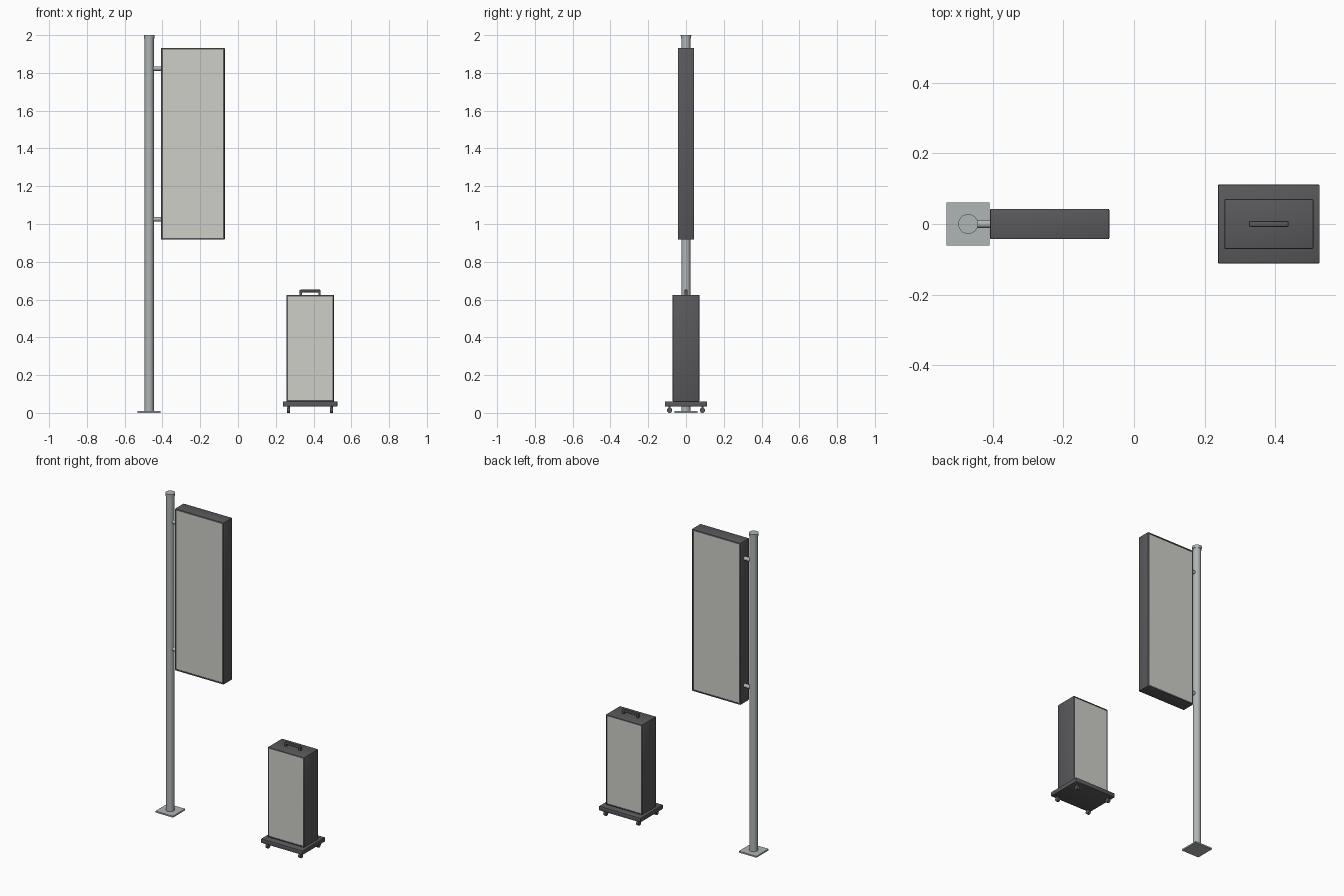
import bpy, bmesh, math
from mathutils import Matrix

old = bpy.data.objects.get("Cube")
if old:
    bpy.data.objects.remove(old)


def material(name, colour):
    m = bpy.data.materials.new(name)
    m.use_nodes = True
    m.diffuse_color = (*colour, 1)
    m.node_tree.nodes["Principled BSDF"].inputs["Base Color"].default_value = (*colour, 1)
    return m


DARK = material("charcoal frame", (0.10, 0.10, 0.107))
PANEL = material("pale panel", (0.62, 0.62, 0.58))
STEEL = material("grey steel", (0.43, 0.46, 0.46))


def finish(bm, name, *mats, smooth=False):
    mesh = bpy.data.meshes.new(name)
    bm.normal_update()
    bm.to_mesh(mesh)
    bm.free()
    obj = bpy.data.objects.new(name, mesh)
    bpy.context.collection.objects.link(obj)
    for m in mats:
        mesh.materials.append(m)
    if smooth:
        bpy.ops.object.select_all(action="DESELECT")
        obj.select_set(True)
        bpy.context.view_layer.objects.active = obj
        bpy.ops.object.shade_smooth_by_angle(angle=math.radians(35))
    return obj


def box_mesh(x, y, z, bevel=0, segments=2):
    """Box between the (low, high) pairs, with rounded edges."""
    bm = bmesh.new()
    size = [b - a for a, b in (x, y, z)]
    centre = [(a + b) / 2 for a, b in (x, y, z)]
    bmesh.ops.create_cube(bm, size=1, matrix=Matrix.Translation(centre) @ Matrix.Diagonal((*size, 1)))
    if bevel:
        bmesh.ops.bevel(bm, geom=bm.edges[:], offset=bevel, segments=segments,
                        profile=0.5, affect="EDGES")
    return bm


def box(name, mat, x, y, z, bevel=0, segments=2):
    return finish(box_mesh(x, y, z, bevel, segments), name, mat, smooth=bevel > 0)


def cylinder(name, mat, centre, radius, length, axis="Z", top=None, sides=32):
    bm = bmesh.new()
    turn = Matrix.Rotation(math.pi / 2, 4, "Y") if axis == "X" else Matrix()
    bmesh.ops.create_cone(bm, cap_ends=True, segments=sides, radius1=radius,
                          radius2=radius if top is None else top, depth=length,
                          matrix=Matrix.Translation(centre) @ turn)
    return finish(bm, name, mat, smooth=True)


def light_box(name, x, y, z, bevel, rim):
    """Framed box with a slightly recessed panel on front and back."""
    bm = box_mesh(x, y, z, bevel)
    bm.normal_update()
    big = [f for f in bm.faces if abs(f.normal.y) > 0.99]
    bmesh.ops.inset_individual(bm, faces=big, thickness=rim)
    bmesh.ops.inset_individual(bm, faces=big, thickness=0.0005, depth=-0.002)
    for f in big:
        f.material_index = 1
    return finish(bm, name, DARK, PANEL, smooth=True)


# Pole sign
POLE_X = -0.47
box("pole_base_plate", STEEL, (-0.531, -0.409), (-0.061, 0.061), (0, 0.009))
cylinder("pole", STEEL, (POLE_X, 0, 0.995), 0.024, 1.98)
cylinder("pole_cap", STEEL, (POLE_X, 0, 1.991), 0.027, 0.018, top=0.028)
light_box("pole_sign_box", (-0.408, -0.07), (-0.043, 0.043), (0.917, 1.933), 0.004, 0.008)
for label, z in (("lower", 1.025), ("upper", 1.823)):
    cylinder(label + "_bracket", STEEL, (-0.429, 0, z), 0.012, 0.05, axis="X", sides=20)

# Portable sign on a wheeled base
BOX_X = 0.382
box("trolley_base", DARK, (BOX_X - 0.144, BOX_X + 0.144), (-0.112, 0.112), (0.034, 0.061), 0.003)
light_box("portable_sign_box", (BOX_X - 0.126, BOX_X + 0.126), (-0.071, 0.071),
          (0.06, 0.625), 0.004, 0.005)

# Carrying handle
box("handle_grip", DARK, (BOX_X - 0.056, BOX_X + 0.056), (-0.008, 0.008), (0.638, 0.652), 0.004)
for label, side in (("right", -1), ("left", 1)):
    x = BOX_X + side * 0.05
    box(label + "_handle_post", DARK, (x - 0.006, x + 0.006), (-0.007, 0.007), (0.62, 0.642))

    # Casters
    for end, y in (("front", -0.087), ("back", 0.087)):
        wheel_x = BOX_X + side * 0.114
        cylinder(f"{end}_{label}_caster_wheel", DARK, (wheel_x, y, 0.014), 0.014, 0.016,
                 axis="X", sides=20)
        cylinder(f"{end}_{label}_caster_stem", DARK, (wheel_x, y, 0.028), 0.006, 0.016, sides=12)
